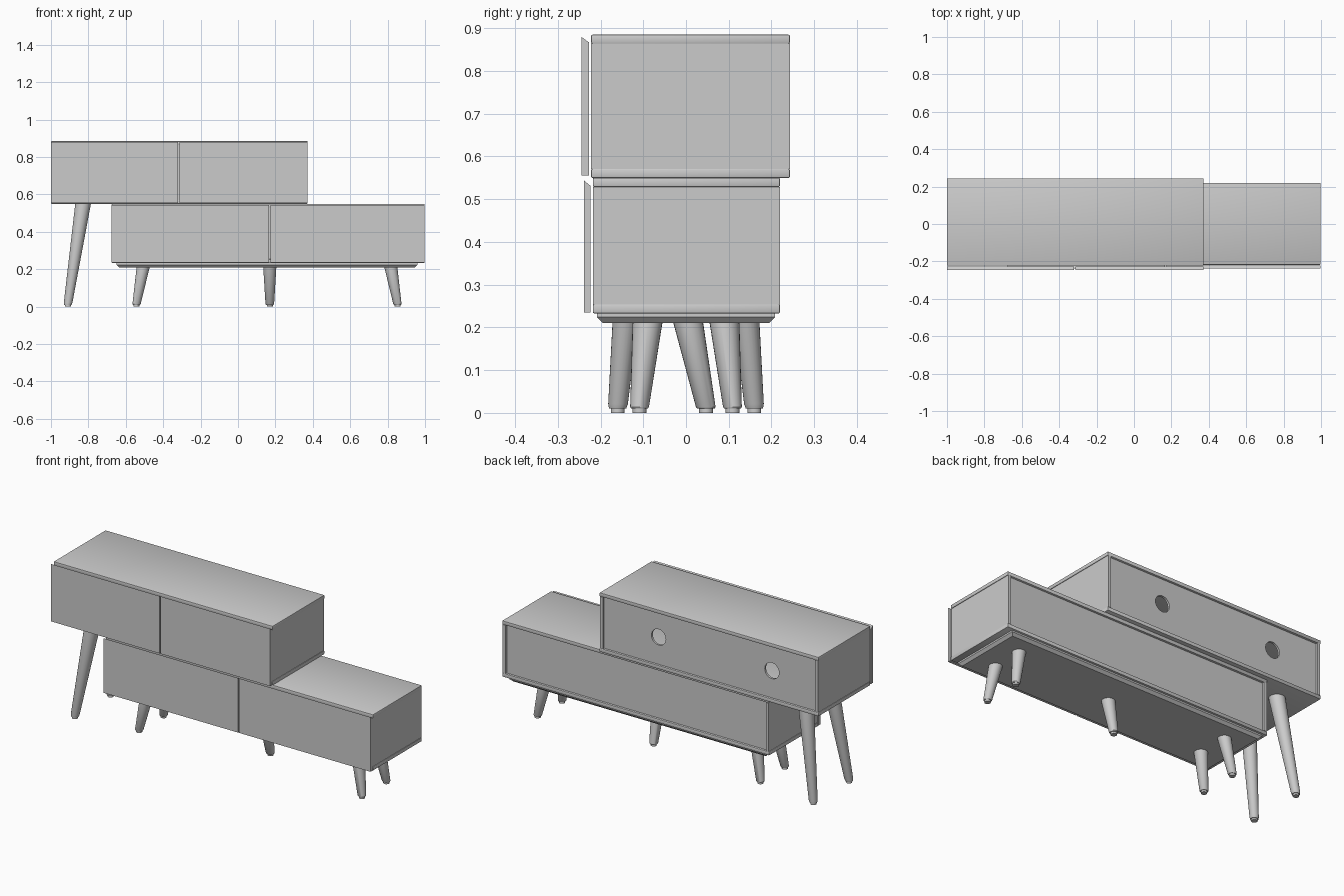
import bpy, bmesh, math
from mathutils import Vector

if "Cube" in bpy.data.objects:
    bpy.data.objects.remove(bpy.data.objects["Cube"], do_unlink=True)

GREY = (0.6, 0.6, 0.6, 1)
grey = bpy.data.materials.new("plain_grey")
grey.use_nodes = True
grey.diffuse_color = GREY
grey.node_tree.nodes["Principled BSDF"].inputs["Base Color"].default_value = GREY


def finish(name, bm, smooth=False):
    bmesh.ops.recalc_face_normals(bm, faces=bm.faces)
    mesh = bpy.data.meshes.new(name)
    bm.to_mesh(mesh)
    bm.free()
    obj = bpy.data.objects.new(name, mesh)
    bpy.context.collection.objects.link(obj)
    mesh.materials.append(grey)
    bpy.ops.object.select_all(action="DESELECT")
    obj.select_set(True)
    bpy.context.view_layer.objects.active = obj
    if smooth:
        bpy.ops.object.shade_smooth_by_angle(angle=math.radians(35))
    return obj


def box(name, x, y, z, bevel=0.0):
    """Box from (min, max) pairs, with optional softened edges."""
    bm = bmesh.new()
    bmesh.ops.create_cube(bm, size=1)
    for v in bm.verts:
        v.co = [r[0] if c < 0 else r[1] for c, r in zip(v.co, (x, y, z))]
    if bevel:
        bmesh.ops.bevel(bm, geom=bm.edges[:], offset=bevel, segments=2,
                        profile=0.5, affect="EDGES")
    return finish(name, bm, bool(bevel))


def door(name, x, y, z):
    """Door slab whose top edge slopes down towards the cabinet."""
    bm = bmesh.new()
    profile = [(y[0], z[0]), (y[1], z[0]), (y[1], z[1] - 0.013), (y[0], z[1])]
    face = bm.faces.new([bm.verts.new((x[0], *p)) for p in profile])
    out = bmesh.ops.extrude_face_region(bm, geom=[face])["geom"]
    verts = [g for g in out if isinstance(g, bmesh.types.BMVert)]
    bmesh.ops.translate(bm, verts=verts, vec=(x[1] - x[0], 0, 0))
    return finish(name, bm)


def leg(name, top, foot, r_top, r_foot):
    """Splayed tapering leg with a small glide under it."""
    bm = bmesh.new()
    rings = []
    top, foot = Vector(top), Vector(foot)
    floor = Vector((foot.x, foot.y, 0))
    stations = [(top, r_top), (foot.lerp(top, 0.02), r_foot),
                (foot, r_foot - 0.003), (foot, 0.016), (floor, 0.016)]
    for centre, r in stations:
        rings.append([bm.verts.new(centre + Vector((r * math.cos(a), r * math.sin(a), 0)))
                      for a in (math.tau * i / 24 for i in range(24))])
    for a, b in zip(rings, rings[1:]):
        for i in range(24):
            j = (i + 1) % 24
            bm.faces.new((a[i], a[j], b[j], b[i]))
    bm.faces.new(rings[0])
    bm.faces.new(rings[-1])
    return finish(name, bm, True)


def drill(panel, x, y, z, r):
    """Round cable hole through a back panel."""
    bpy.ops.mesh.primitive_cylinder_add(vertices=32, radius=r, depth=0.1,
                                        location=(x, y, z), rotation=(math.pi / 2, 0, 0))
    cutter = bpy.context.object
    cutter.hide_render = True
    mod = panel.modifiers.new("cable_hole", "BOOLEAN")
    mod.object = cutter
    mod.solver = "EXACT"
    bpy.context.view_layer.objects.active = panel
    bpy.ops.object.modifier_apply(modifier=mod.name)
    bpy.data.objects.remove(cutter, do_unlink=True)


def cabinet(name, x, y, z, split, door_y, door_z):
    """Open carcass with a recessed back and two doors."""
    t = 0.021
    box(name + "_top_board", x, y, (z[1] - t, z[1]), 0.003)
    box(name + "_bottom_board", x, y, (z[0], z[0] + t), 0.003)
    inner = (z[0] + t, z[1] - t)
    box(name + "_right_side", (x[0] + 0.003, x[0] + t), y, inner)
    box(name + "_left_side", (x[1] - t, x[1] - 0.003), y, inner)
    box(name + "_divider", (split - t / 2, split + t / 2), (y[0], y[1] - 0.024), inner)
    back = box(name + "_back", (x[0] + t, x[1] - t), (y[1] - 0.024, y[1] - 0.012), inner)
    door(name + "_right_door", (x[0], split - 0.003), door_y, door_z)
    door(name + "_left_door", (split + 0.003, x[1]), door_y, door_z)
    return back


# Two staggered cabinets
upper_back = cabinet("upper", (-1, 0.372), (-0.222, 0.243), (0.55, 0.885),
                     -0.317, (-0.245, -0.227), (0.555, 0.88))
cabinet("lower", (-0.675, 0.998), (-0.218, 0.22), (0.233, 0.55),
        0.17, (-0.239, -0.223), (0.235, 0.544))

# Cable holes in the upper back
for hole_x in (0.01, -0.70):
    drill(upper_back, hole_x, 0.225, 0.725, 0.045)

# Plinth with a chamfered underside
bm = bmesh.new()
bmesh.ops.create_cube(bm, size=1)
for v in bm.verts:
    low = 0.014 if v.co.z < 0 else 0
    v.co = (0.155 + math.copysign(0.805 - low, v.co.x),
            math.copysign(0.208 - low, v.co.y), 0.21 if low else 0.224)
rim = [f for f in bm.faces if all(v.co.z > 0.22 for v in f.verts)]
out = bmesh.ops.extrude_face_region(bm, geom=rim)["geom"]
bmesh.ops.translate(bm, verts=[g for g in out if isinstance(g, bmesh.types.BMVert)],
                    vec=(0, 0, 0.009))
bmesh.ops.delete(bm, geom=rim, context="FACES")
finish("plinth", bm)

# Legs: front and back pairs, plus one in the middle
for side, s in (("front", -1), ("back", 1)):
    leg("tall_leg_" + side, (-0.828, s * 0.112, 0.552), (-0.91, s * 0.16, 0.01), 0.042, 0.023)
    leg("right_leg_" + side, (-0.507, s * 0.09, 0.212), (-0.543, s * 0.109, 0.01), 0.035, 0.022)
    leg("left_leg_" + side, (0.817, s * 0.09, 0.212), (0.853, s * 0.109, 0.01), 0.035, 0.022)
leg("middle_leg", (0.17, 0.005, 0.212), (0.17, 0.047, 0.01), 0.035, 0.023)
